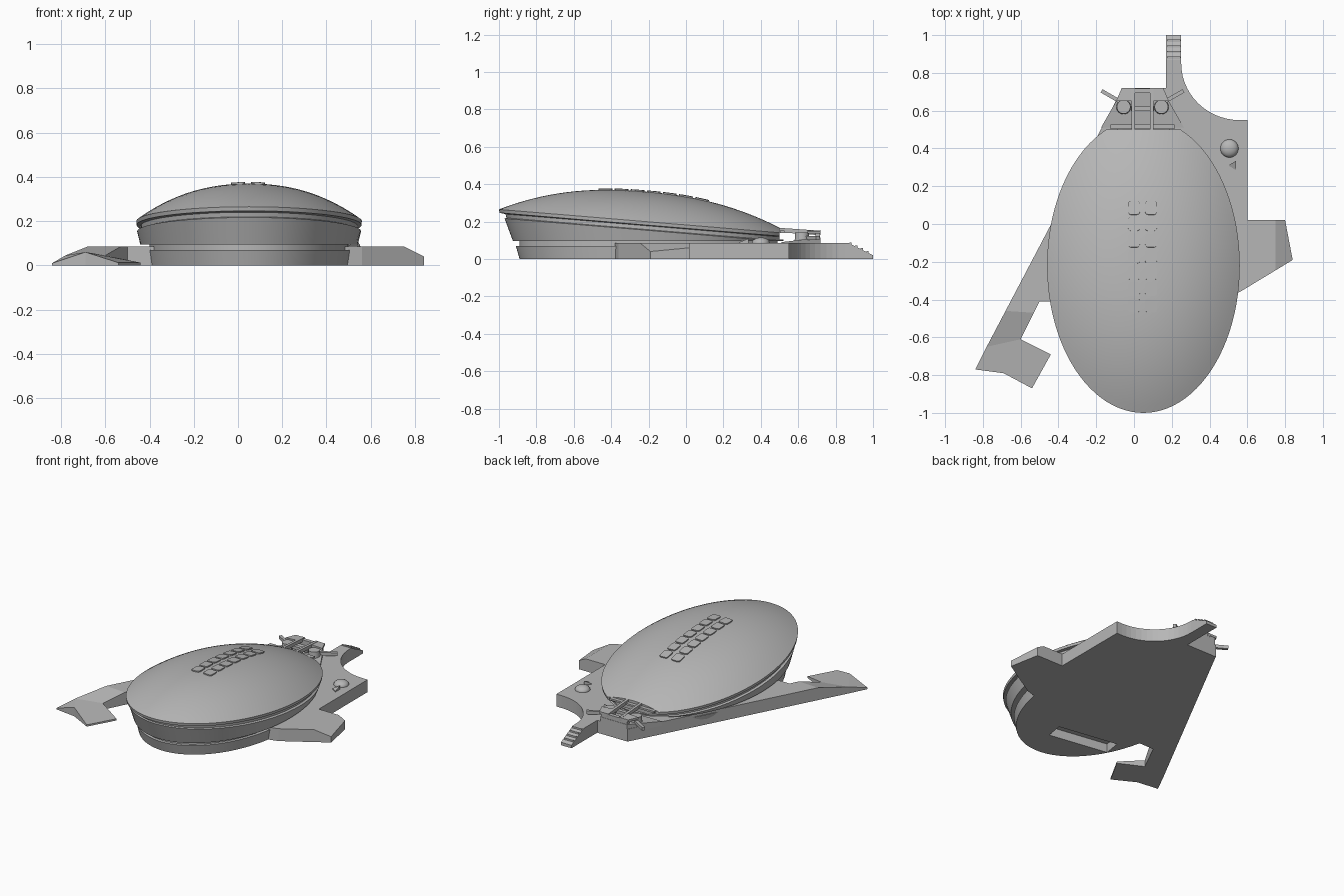
import bpy, bmesh, math
from mathutils import Vector, Matrix

if "Cube" in bpy.data.objects:
    bpy.data.objects.remove(bpy.data.objects["Cube"])

GREY = bpy.data.materials.new("hull_grey")
GREY.use_nodes = True
GREY.diffuse_color = (0.47, 0.47, 0.47, 1)
GREY.node_tree.nodes["Principled BSDF"].inputs["Base Color"].default_value = (0.47, 0.47, 0.47, 1)

CX, CY = 0.05, -0.22      # centre of the oval hull
DECK = 0.085              # height of the deck
SEG = 96


def finish(name, bm, smooth=False):
    bmesh.ops.recalc_face_normals(bm, faces=bm.faces[:])
    mesh = bpy.data.meshes.new(name)
    bm.to_mesh(mesh)
    bm.free()
    mesh.materials.append(GREY)
    ob = bpy.data.objects.new(name, mesh)
    bpy.context.collection.objects.link(ob)
    if smooth:
        bpy.ops.object.select_all(action='DESELECT')
        ob.select_set(True)
        bpy.context.view_layer.objects.active = ob
        bpy.ops.object.shade_smooth_by_angle(angle=math.radians(28))
    return ob


def block(name, centre, size, turn=None, bevel=0):
    bm = bmesh.new()
    bmesh.ops.create_cube(bm, size=1)
    bmesh.ops.scale(bm, vec=size, verts=bm.verts)
    if bevel:
        edges = [e for e in bm.edges if abs(e.verts[0].co.z - e.verts[1].co.z) > 1e-4]
        bmesh.ops.bevel(bm, geom=edges, offset=bevel, segments=2, affect='EDGES', profile=0.5)
    bm.transform(Matrix.Translation(centre) @ (turn or Matrix()))
    return finish(name, bm)


def solid(name, points, tops, bottom=0.0):
    """Top faces over the given points, with walls down to a flat underside."""
    bm = bmesh.new()
    up = [bm.verts.new(p) for p in points]
    low = [bm.verts.new((p[0], p[1], bottom)) for p in points]
    used = {}
    for f in tops:
        bm.faces.new([up[i] for i in f])
        bm.faces.new([low[i] for i in reversed(f)])
        for a, b in zip(f, f[1:] + f[:1]):
            used.setdefault(frozenset((a, b)), []).append((a, b))
    for pair in used.values():
        if len(pair) == 1:
            a, b = pair[0]
            bm.faces.new((up[a], up[b], low[b], low[a]))
    return finish(name, bm)


def rim_z(y):
    return 0.265 - 0.083 * (y + 1)


def crown(r):
    return 0.16 * (1 - r ** 2.3)


def dome_point(x, y):
    r = math.hypot((x - CX) / 0.51, (y - CY) / 0.78)
    return Vector((x, y, rim_z(y) + crown(r)))


# Oval hull: crown, tilted rim, raked wall and foot lofted as one shell
# ring = (half width, half length, centre y, height rule)
def above(h):
    return lambda y: max(rim_z(y) + h, 0.097)


def level(z):
    return lambda y: z


rings = [(0.51 * r, 0.78 * r, CY, above(crown(r)))
         for r in (k / 20 for k in range(1, 20))]
rings += [
    (0.51, 0.78, CY, above(0)),
    (0.508, 0.777, CY, above(-0.018)),
    (0.49, 0.745, CY, above(-0.022)),
    (0.49, 0.74, CY, above(-0.042)),
    (0.506, 0.75, CY, above(-0.046)),
    (0.492, 0.725, -0.2, level(0.095)),
    (0.45, 0.69, -0.2, level(0.095)),
    (0.45, 0.69, -0.2, level(0.07)),
    (0.47, 0.71, -0.2, level(0.07)),
    (0.46, 0.69, -0.2, level(0)),
]
bm = bmesh.new()
loops = []
for sx, sy, cy, height in rings:
    loop = []
    for i in range(SEG):
        a = math.tau * i / SEG
        y = cy + sy * math.sin(a)
        loop.append(bm.verts.new((CX + sx * math.cos(a), y, height(y))))
    loops.append(loop)
for one, two in zip(loops, loops[1:]):
    for i in range(SEG):
        j = (i + 1) % SEG
        bm.faces.new((one[i], one[j], two[j], two[i]))
tip = bm.verts.new(dome_point(CX, CY))
for i in range(SEG):
    bm.faces.new((tip, loops[0][i], loops[0][(i + 1) % SEG]))
bm.faces.new(loops[-1])
hull = finish("oval_hull", bm, True)

# Cutters: rear notch in the crown, and a long recess underneath
cutters = [
    block("rear_notch_cutter", (CX, 0.7, 0.25), (0.8, 0.4, 0.29)),
    block("belly_slot_cutter", (-0.09, -0.6, 0), (0.42, 0.12, 0.12),
          Matrix.Rotation(math.radians(-9), 4, 'Z')),
]
for c in cutters:
    c.hide_render = True
    c.hide_viewport = True
    mod = hull.modifiers.new(c.name, 'BOOLEAN')
    mod.operation = 'DIFFERENCE'
    mod.solver = 'EXACT'
    mod.object = c

# Deck with side lobe, rear spike and folded front arm
pts = []


def add(x, y, z=DECK):
    pts.append((x, y, z))
    return len(pts) - 1


tail = [add(0.17, 0.87), add(0.25, 0.87)]
spike = [add(0.25, 1, 0.02), add(0.17, 1, 0.02)]
bay = [add(0.56 - 0.31 * math.cos(a), 0.85 - 0.3 * math.sin(a))
       for a in (math.pi / 2 * k / 14 for k in range(15))]
side = [add(0.6, 0.55), add(0.6, 0.02)]
fold = [add(0.75, 0.02), add(0.75, -0.245)]
lobe = [add(0.8, 0.02, 0.06), add(0.84, -0.19, 0.04)]
inner = [add(0.56, -0.36), add(0.45, -0.39), add(-0.42, -0.41), add(-0.5, -0.41)]
wrist = [add(-0.53, -0.47), add(-0.68, -0.46)]
heel, bend = add(-0.6, -0.61, 0.045), add(-0.78, -0.65, 0.045)
toe, ridge = add(-0.84, -0.77, 0.01), add(-0.69, -0.79, 0.06)
pad = [add(-0.54, -0.87, 0.012), add(-0.44, -0.69, 0.012)]
neck = [add(-0.06, 0.72), add(0.17, 0.72)]
solid("deck", pts, [
    tail + bay + side + fold + inner + wrist + neck,
    [tail[1], tail[0], spike[1], spike[0]],
    [fold[1], fold[0], lobe[0], lobe[1]],
    [wrist[1], wrist[0], heel, bend],
    [bend, ridge, toe],
    [bend, heel, pad[1], pad[0], ridge],
])

# Steps on the rear spike
for k in range(4):
    y = 0.88 + 0.03 * k
    block("spike_step", (0.21, y, DECK - 0.5 * (y - 0.87) + 0.002), (0.07, 0.012, 0.012))

# Two rows of rounded tiles lying on the crown
for x in (0.0, 0.09):
    for k in range(7):
        y = 0.085 - 0.086 * k
        p, e = dome_point(x, y), 0.01
        du = dome_point(x + e, y) - dome_point(x - e, y)
        dv = dome_point(x, y + e) - dome_point(x, y - e)
        n = du.cross(dv).normalized()
        v = dv.normalized()
        turn = Matrix((v.cross(n), v, n)).transposed().to_4x4()
        block("crown_tile", p, (0.062, 0.074, 0.014), turn, 0.014)

# Deck fittings: round turret and small wedge
bm = bmesh.new()
bmesh.ops.create_uvsphere(bm, u_segments=24, v_segments=12, radius=1)
bm.transform(Matrix.Translation((0.505, 0.4, DECK)) @ Matrix.Diagonal((0.048, 0.048, 0.03, 1)))
finish("deck_turret", bm, True)
solid("deck_wedge", [(0.5, 0.31, DECK + 0.005), (0.54, 0.285, DECK + 0.005), (0.54, 0.335, DECK + 0.025)],
      [[0, 1, 2]], DECK)

# Rear neck: sloped pedestal, rails, roof plates, drums and fins
MID = 0.045
solid("neck_pedestal",
      [(MID - 0.22, 0.51, 0.09), (MID - 0.1, 0.72, 0.115), (MID + 0.1, 0.72, 0.115), (MID + 0.22, 0.51, 0.09)],
      [[0, 1, 2, 3]], 0.06)
block("neck_crossbar", (MID, 0.61, 0.128), (0.12, 0.025, 0.02))
block("neck_back", (MID, 0.705, 0.125), (0.2, 0.025, 0.04))
block("neck_sill", (MID, 0.515, 0.145), (0.34, 0.025, 0.012))
for s in (-1, 1):
    block("neck_rail", (MID + s * 0.05, 0.605, 0.147), (0.018, 0.23, 0.024),
          Matrix.Rotation(math.radians(-4), 4, 'X'))
    solid("neck_roof", [(MID + s * 0.05, 0.72, 0.15), (MID + s * 0.11, 0.72, 0.15),
                        (MID + s * 0.14, 0.65, 0.15), (MID + s * 0.05, 0.65, 0.155)],
          [[0, 1, 2, 3]], 0.135)
    bm = bmesh.new()
    bmesh.ops.create_cone(bm, cap_ends=True, segments=24, radius1=0.04, radius2=0.036, depth=0.06)
    bm.transform(Matrix.Translation((MID + s * 0.1, 0.62, 0.112)))
    finish("neck_drum", bm, True)
    block("neck_fin", (MID + s * 0.165, 0.675, 0.112), (0.12, 0.02, 0.022),
          Matrix.Rotation(s * math.radians(30), 4, 'Z'))
